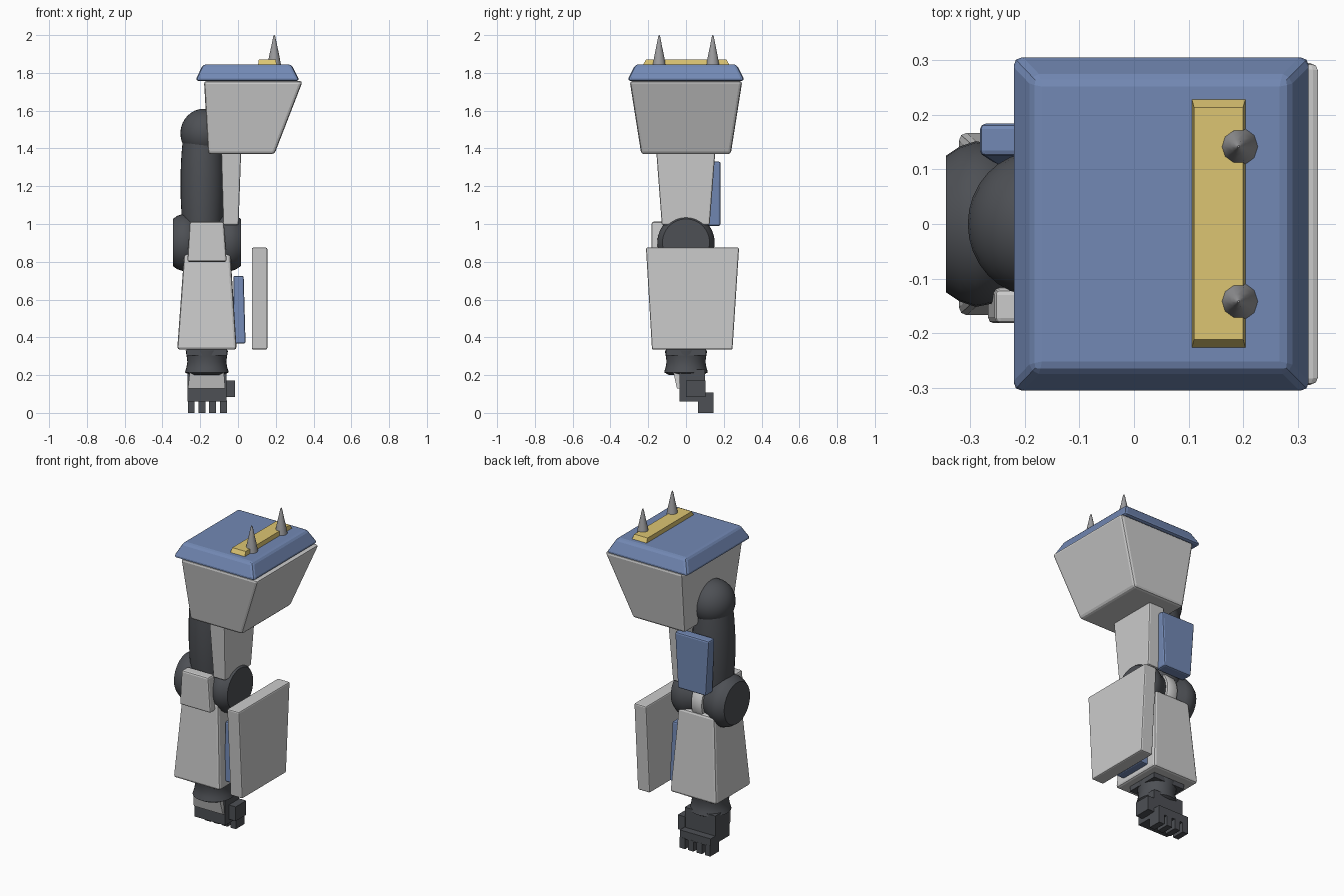
import bpy, bmesh, math
from mathutils import Matrix

if "Cube" in bpy.data.objects:
    bpy.data.objects.remove(bpy.data.objects["Cube"])


def material(name, color):
    m = bpy.data.materials.new(name)
    m.diffuse_color = (*color, 1)
    m.use_nodes = True
    m.node_tree.nodes["Principled BSDF"].inputs["Base Color"].default_value = m.diffuse_color
    return m


BLUE = material("blue", (0.17, 0.25, 0.46))
DARK = material("dark", (0.075, 0.08, 0.09))
YELLOW = material("yellow", (0.72, 0.56, 0.17))
STEEL = material("steel", (0.33, 0.33, 0.34))


def finish(name, bm, mat, smooth=False):
    bmesh.ops.recalc_face_normals(bm, faces=bm.faces)
    me = bpy.data.meshes.new(name)
    bm.to_mesh(me)
    bm.free()
    ob = bpy.data.objects.new(name, me)
    bpy.context.collection.objects.link(ob)
    if mat:
        me.materials.append(mat)
    if smooth:
        bpy.ops.object.select_all(action='DESELECT')
        ob.select_set(True)
        bpy.context.view_layer.objects.active = ob
        bpy.ops.object.shade_smooth_by_angle(angle=math.radians(40))
    return ob


def block(name, z0, low, z1, high=None, mat=None, bevel=0.0):
    """Tapered box; low and high are (x0, x1, y0, y1) at heights z0 and z1."""
    bm = bmesh.new()
    rings = []
    for z, (x0, x1, y0, y1) in ((z0, low), (z1, high or low)):
        rings.append([bm.verts.new(p) for p in
                      ((x0, y0, z), (x1, y0, z), (x1, y1, z), (x0, y1, z))])
    a, b = rings
    bm.faces.new(a)
    bm.faces.new(b)
    for i in range(4):
        j = (i + 1) % 4
        bm.faces.new((a[i], a[j], b[j], b[i]))
    if bevel:
        bmesh.ops.bevel(bm, geom=bm.edges[:], offset=bevel, segments=2,
                        profile=0.5, affect='EDGES')
    return finish(name, bm, mat)


def lathe(name, profile, center, mat=None, axis='Z', sides=32, ystretch=1.0):
    """Revolve (radius, height) points around an axis through center."""
    bm = bmesh.new()
    rings = []
    for r, h in profile:
        rings.append([bm.verts.new((r * math.cos(t), r * math.sin(t) * ystretch, h))
                      for t in (2 * math.pi * k / sides for k in range(sides))])
    for a, b in zip(rings, rings[1:]):
        for i in range(sides):
            j = (i + 1) % sides
            bm.faces.new((a[i], a[j], b[j], b[i]))
    bm.faces.new(rings[0])
    bm.faces.new(rings[-1])
    if axis == 'X':
        bm.transform(Matrix.Rotation(math.pi / 2, 4, 'Y'))
    bm.transform(Matrix.Translation(center))
    return finish(name, bm, mat, True)


CX = -0.165  # centre line of the forearm and hand

# Shoulder armour with cap, trim bar and spikes
block("shoulder_armour", 1.37, (-0.158, 0.193, -0.237, 0.237),
      1.757, (-0.18, 0.343, -0.298, 0.298), None, 0.015)
block("shoulder_cap", 1.758, (-0.227, 0.327, -0.312, 0.312),
      1.845, (-0.185, 0.283, -0.268, 0.268), BLUE, 0.016)
block("trim_bar", 1.835, (0.105, 0.206, -0.232, 0.234),
      1.87, (0.11, 0.2, -0.212, 0.214), YELLOW)
for side in (-1, 1):
    lathe("spike", [(0.036, 1.84), (0.027, 1.89), (0.014, 1.95), (0.006, 1.99), (0.002, 2.0)],
          (0.192, 0.142 * side, 0), STEEL, sides=10)

# Shoulder joint and upper arm
dome = [(0.125 * math.cos(t), 0.13 * math.sin(t)) for t in
        (math.radians(-60 + 148 * k / 14) for k in range(15))]
lathe("shoulder_joint", dome, (-0.18, 0, 1.48), DARK, ystretch=1.06)
lathe("upper_arm", [(0.10, 0.93), (0.11, 1.03), (0.116, 1.15), (0.116, 1.27),
                    (0.112, 1.36), (0.106, 1.43)], (-0.188, 0, 0), DARK, ystretch=1.08)
block("upper_arm_plate", 0.995, (-0.078, 0.003, -0.128, 0.125),
      1.42, (-0.09, 0.018, -0.16, 0.158), None, 0.008)
block("upper_arm_back_panel", 0.99, (-0.26, -0.07, 0.11, 0.182),
      1.33, (-0.283, -0.052, 0.125, 0.184), BLUE, 0.01)

# Elbow: waisted roller lying along x
half = [(0.125, 0.18), (0.142, 0.155), (0.152, 0.125), (0.145, 0.09), (0.125, 0.055), (0.115, 0.02)]
lathe("elbow", [(r, -h) for r, h in half] + half[::-1], (CX, 0, 0.902), DARK, axis='X')
lathe("elbow_strap", [(0.11, -0.035), (0.135, -0.035), (0.14, -0.025), (0.14, 0.025),
                      (0.135, 0.035), (0.11, 0.035)], (CX, 0, 0.895), axis='X')
block("elbow_plate", 0.80, (-0.268, -0.06, -0.182, -0.10),
      1.012, (-0.255, -0.075, -0.182, -0.12), None, 0.01)

# Forearm, shield mount and shield
block("forearm", 0.335, (-0.322, -0.007, -0.168, 0.168),
      0.845, (-0.285, -0.04, -0.135, 0.135), None, 0.014)
block("shield_mount", 0.368, (-0.02, 0.04, -0.105, 0.105),
      0.725, (-0.025, 0.03, -0.09, 0.09), BLUE, 0.008)
block("shield", 0.335, (0.073, 0.155, -0.18, 0.246),
      0.875, (0.073, 0.155, -0.212, 0.281), None, 0.008)

# Wrist
block("wrist_collar", 0.305, (-0.272, -0.058, -0.105, 0.105), 0.345, None, DARK)
lathe("wrist", [(0.112, 0.33), (0.107, 0.30), (0.103, 0.27), (0.108, 0.24), (0.116, 0.215),
                (0.09, 0.20)], (CX, 0, 0), DARK)

# Hand with back plate, thumb and curled fingers
block("palm", 0.06, (-0.268, -0.062, -0.035, 0.10), 0.23, None, DARK)
block("hand_plate", 0.13, (-0.265, -0.068, -0.048, -0.03),
      0.22, (-0.255, -0.075, -0.068, -0.03))
block("thumb", 0.085, (-0.065, -0.016, 0.0, 0.102), 0.172, None, DARK)
block("knuckles", 0.06, (-0.268, -0.06, 0.065, 0.145), 0.108, None, DARK)
for i in range(4):
    x = -0.266 + i * 0.0565
    block(f"finger_{i + 1}", 0.0, (x, x + 0.037, 0.064, 0.146), 0.065, None, DARK)
